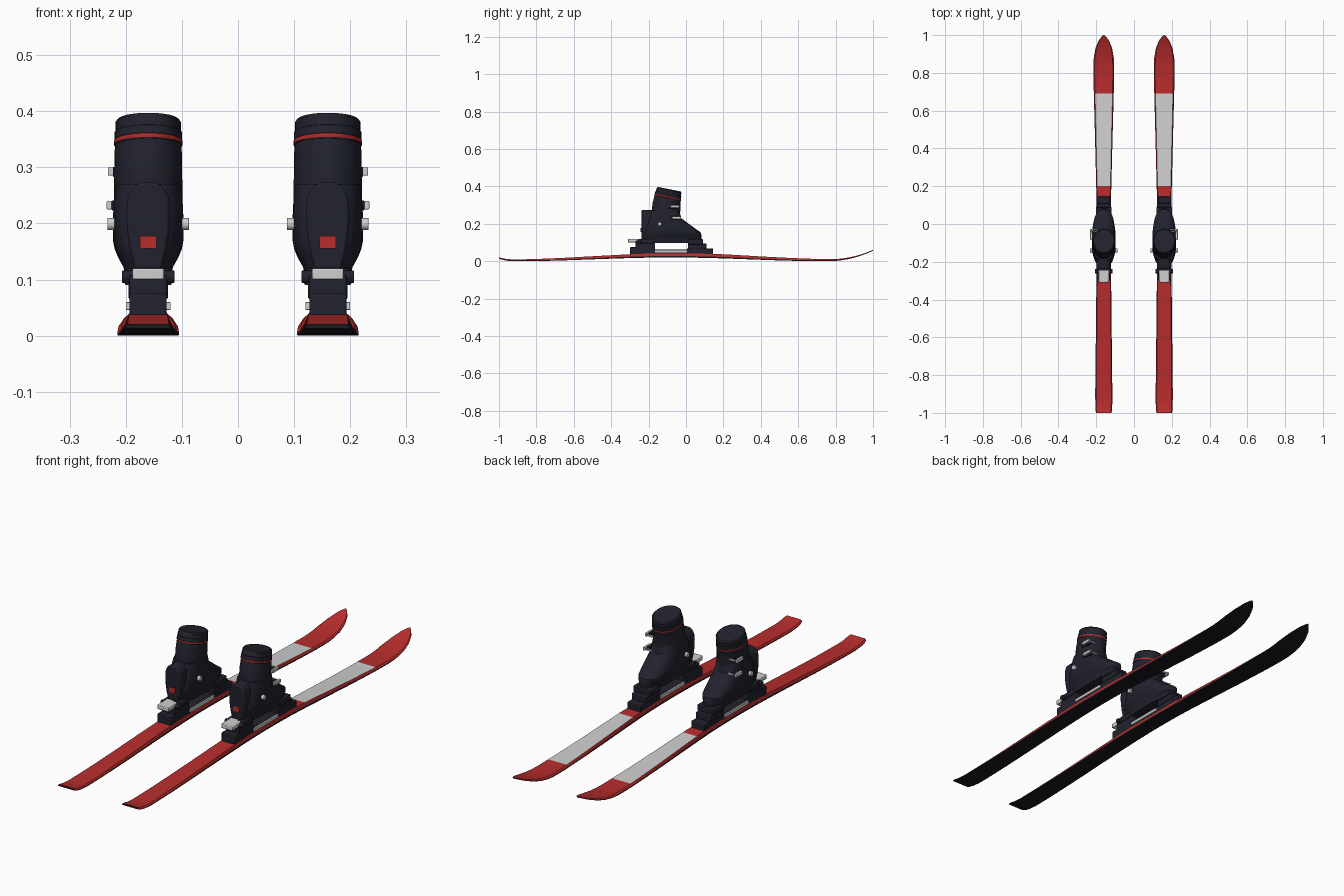
import bpy, bmesh, math
from mathutils import Vector

if "Cube" in bpy.data.objects:
    bpy.data.objects.remove(bpy.data.objects["Cube"])


def material(name, rgb):
    m = bpy.data.materials.new(name)
    m.diffuse_color = (*rgb, 1)
    m.use_nodes = True
    m.node_tree.nodes["Principled BSDF"].inputs["Base Color"].default_value = m.diffuse_color
    return m


RED = material("red", (0.48, 0.026, 0.026))
DARK = material("dark_navy", (0.015, 0.016, 0.026))
BASE = material("base_black", (0.01, 0.01, 0.014))
LIGHT = material("light_grey", (0.62, 0.62, 0.62))


def finish(bm, name, mats, smooth=True, bevel=0):
    bmesh.ops.recalc_face_normals(bm, faces=bm.faces[:])
    me = bpy.data.meshes.new(name)
    bm.to_mesh(me)
    bm.free()
    ob = bpy.data.objects.new(name, me)
    bpy.context.collection.objects.link(ob)
    for m in mats:
        me.materials.append(m)
    if bevel:
        mod = ob.modifiers.new("bevel", "BEVEL")
        mod.width, mod.segments, mod.limit_method = bevel, 2, "ANGLE"
    if smooth:
        bpy.context.view_layer.objects.active = ob
        bpy.ops.object.select_all(action="DESELECT")
        ob.select_set(True)
        bpy.ops.object.shade_smooth_by_angle(angle=math.radians(35))
    return ob


def box(name, mat, x, y, z, bevel=0.002):
    """Box from (min, max) ranges on each axis."""
    bm = bmesh.new()
    bmesh.ops.create_cube(bm, size=1)
    for v in bm.verts:
        v.co = Vector([(r[0] + r[1]) / 2 + c * (r[1] - r[0])
                       for r, c in zip((x, y, z), v.co)])
    return finish(bm, name, [mat], bevel=bevel)


def rod(name, mat, cx, cy, cz, radius, length):
    """Cylinder lying along x."""
    bm = bmesh.new()
    bmesh.ops.create_cone(bm, cap_ends=True, segments=16, radius1=radius,
                          radius2=radius, depth=length)
    for v in bm.verts:
        v.co = Vector((cx + v.co.z, cy + v.co.x, cz + v.co.y))
    return finish(bm, name, [mat], bevel=0.002)


def skin(bm, rings):
    """Join closed rings of points; returns the side faces per band."""
    vs = [[bm.verts.new(p) for p in r] for r in rings]
    n = len(vs[0])
    bands = [[bm.faces.new((a[i], a[(i + 1) % n], b[(i + 1) % n], b[i]))
              for i in range(n)] for a, b in zip(vs, vs[1:])]
    bm.faces.new(vs[0])
    bm.faces.new(vs[-1])
    return bands


def oval(cx, cy, cz, rx, ry, tilt=0.0, power=2.0, n=32):
    pts = []
    for i in range(n):
        a = 2 * math.pi * i / n
        c, s = math.cos(a), math.sin(a)
        u = math.copysign(abs(c) ** (2 / power), c)
        v = math.copysign(abs(s) ** (2 / power), s)
        pts.append((cx + rx * u, cy + ry * v, cz + tilt * ry * v))
    return pts


def lerp_table(table, y):
    for (a, va), (b, vb) in zip(table, table[1:]):
        if y <= b:
            return va + (vb - va) * (y - a) / (b - a)
    return table[-1][1]


WIDTH = [(-1, .040), (-.985, .0445), (-.9, .0455), (-.5, .041), (-.1, .037), (.1, .0375),
         (.4, .045), (.7, .053), (.82, .055), (.88, .053), (.93, .044),
         (.97, .028), (.99, .013), (1, .003)]
THICK = [(-1, .008), (-.8, .011), (-.2, .022), (.2, .022), (.75, .011), (1, .005)]


def ski_bottom(y):
    if y > .76:
        return .056 * ((y - .76) / .24) ** 2
    if y < -.92:
        return .013 * ((-.92 - y) / .08) ** 2
    return .02 * math.sin(math.pi * (y + .92) / 1.68) ** 2


def ski(cx):
    ys = sorted({round(-1 + i * .04, 3) for i in range(51)}
                | {-.985, .2, .69, .9, .93, .97, .985, .99})
    rings = []
    for y in ys:
        w, t, z = lerp_table(WIDTH, y), lerp_table(THICK, y), ski_bottom(y)
        half = [(w, z), (w, z + .35 * t), (.88 * w, z + t)]
        rings.append([(cx + x, y, q) for x, q in half]
                     + [(cx - x, y, q) for x, q in reversed(half)])
    bm = bmesh.new()
    bands = skin(bm, rings)
    # Slots: 0 red bevels and deck, 1 base and edges, 2 pale deck panel
    for y0, y1, faces in zip(ys, ys[1:], bands):
        for k in (0, 4, 5):
            faces[k].material_index = 1
        if .2 <= (y0 + y1) / 2 <= .69:
            faces[2].material_index = 2
    for f in bm.faces:
        if len(f.verts) > 4:
            f.material_index = 1
    finish(bm, "ski", [RED, BASE, LIGHT])


def boot(cx, s):
    # Foot shell, heel to toe
    bm = bmesh.new()
    shell = [(.098, -.225, .078, .040), (.122, -.232, .082, .044), (.140, -.232, .082, .054),
             (.155, -.230, .078, .060), (.168, -.226, .058, .0625), (.20, -.215, .015, .063),
             (.23, -.205, -.025, .062), (.27, -.19, -.035, .058)]
    skin(bm, [oval(cx, (a + b) / 2, z, w, (b - a) / 2, power=2.6)
              for z, a, b, w in shell])
    finish(bm, "boot_shell", [DARK])

    # Cuff with red band and stepped liner collar, leaning forward
    bm = bmesh.new()
    cuff = [(.205, -.110, .058, .073), (.225, -.110, .061, .077), (.30, -.104, .0605, .074),
            (.338, -.098, .0595, .070), (.340, -.098, .061, .071), (.347, -.097, .061, .071),
            (.348, -.097, .060, .070), (.362, -.094, .060, .069), (.363, -.094, .0585, .067),
            (.380, -.090, .0585, .066), (.385, -.090, .054, .061)]
    bands = skin(bm, [oval(cx, y, z, rx, ry, -.2) for z, y, rx, ry in cuff])
    for f in bands[4]:
        f.material_index = 1
    finish(bm, "boot_cuff", [DARK, RED])

    # Arched heel spine
    bm = bmesh.new()
    arch = [(.024, .118), (.033, .155), (.038, .19), (.039, .225)]
    arch += [(.038 * math.cos(a), .235 + .041 * math.sin(a))
             for a in (.3, .6, .9, 1.2)]
    outline = arch + [(-x, z) for x, z in reversed(arch)]
    skin(bm, [[(cx + x, y, z) for x, z in outline] for y in (-.239, -.14)])
    finish(bm, "heel_spine", [DARK], bevel=.005)
    box("heel_badge", RED, (cx - .015, cx + .015), (-.242, -.237), (.155, .178), 0)

    # Cuff pivots on both sides
    for side in (-1, 1):
        rod("cuff_pivot", LIGHT, cx + side * .066, -.14, .199, .011, .014)

    # Buckles on the outer side
    for y, z, reach in ((-.07, .292, .072), (-.06, .232, .074)):
        xs = sorted((cx + s * .048, cx + s * (reach - .009)))
        box("buckle_mount", DARK, xs, (y - .024, y + .02), (z - .009, z + .009))
        xs = sorted((cx + s * (reach - .011), cx + s * reach))
        box("buckle_lever", LIGHT, xs, (y - .012, y + .034), (z - .007, z + .008))
        xs = sorted((cx + s * .03, cx + s * .058))
        box("buckle_catch", LIGHT, xs, (y + .026, y + .034), (z - .004, z + .004))


def binding(cx):
    def part(name, mat, w, y, z, bevel=.003):
        box(name, mat, (cx - w, cx + w), y, z, bevel)

    part("binding_plate", DARK, .033, (-.30, .145), (.036, .062))
    part("heel_base", DARK, .033, (-.30, -.165), (.045, .075))
    part("heel_block", DARK, .033, (-.27, -.165), (.07, .108))
    part("heel_clamp", DARK, .038, (-.25, -.175), (.095, .12))
    rod("heel_axle", DARK, cx, -.25, .105, .011, .094)
    part("heel_lever", LIGHT, .028, (-.31, -.236), (.100, .120))
    part("toe_base", DARK, .033, (.005, .145), (.045, .068))
    part("toe_block", DARK, .035, (.01, .11), (.065, .094))
    part("toe_clamp", DARK, .042, (.01, .09), (.09, .118))
    for side in (-1, 1):
        xs = sorted((cx + side * .030, cx + side * .040))
        box("side_rail", LIGHT, xs, (-.165, .005), (.046, .06), .001)


# A mirrored pair of skis, bindings and boots
for s in (-1, 1):
    ski(s * .16)
    binding(s * .16)
    boot(s * .16, s)
